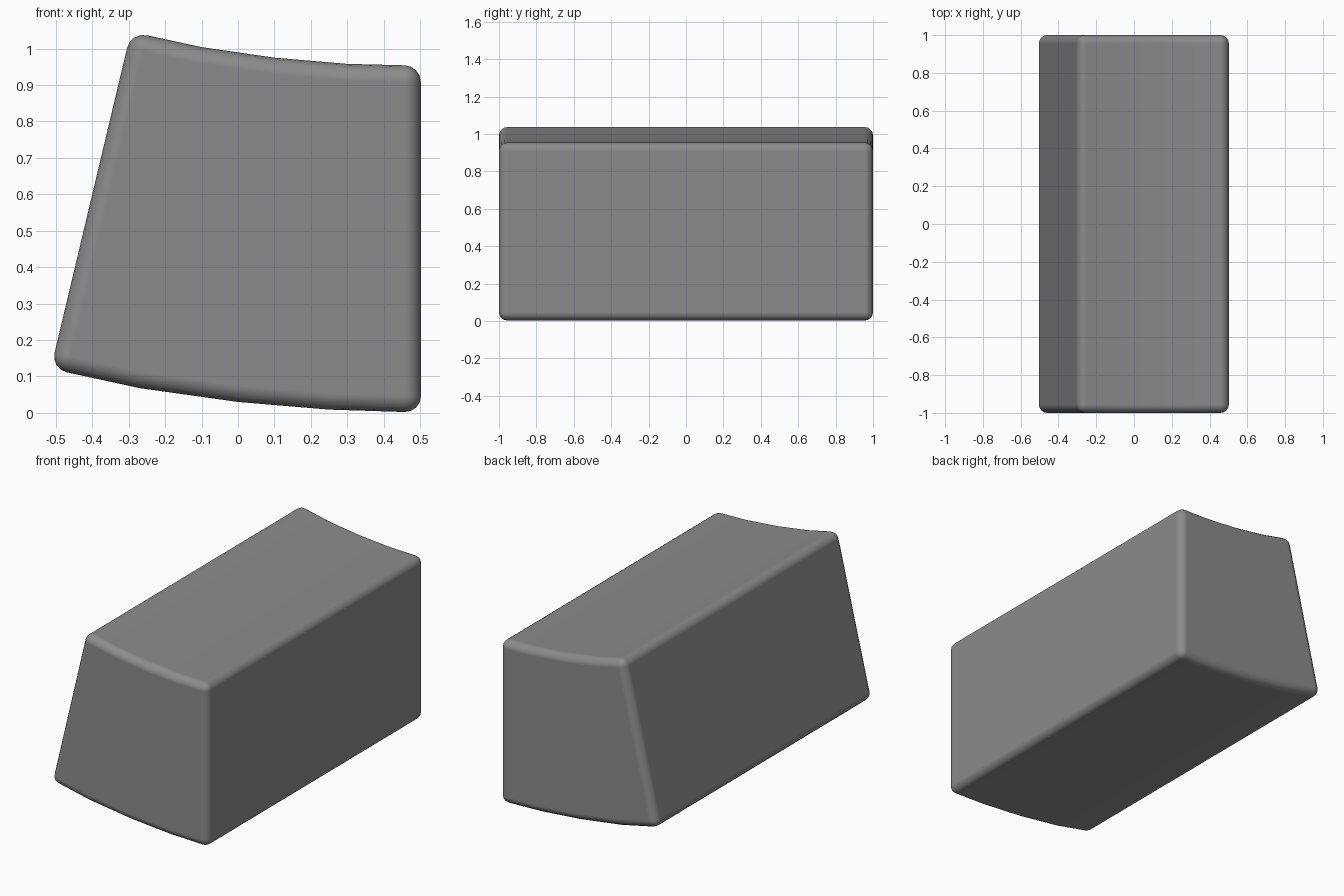
import bpy, bmesh

if "Cube" in bpy.data.objects:
    bpy.data.objects.remove(bpy.data.objects["Cube"])

# Cross-section of the arch stone in x-z: curved underside, then curved top
profile = [(-0.514, 0.121), (-0.27, 0.068), (0.0, 0.03), (0.25, 0.009), (0.502, 0.001),
           (0.502, 0.953), (0.3, 0.958), (0.1, 0.975), (-0.1, 1.004), (-0.294, 1.046)]

# Extrude the section along y
bm = bmesh.new()
section = bm.faces.new([bm.verts.new((x, -1, z)) for x, z in profile])
extruded = bmesh.ops.extrude_face_region(bm, geom=[section], use_keep_orig=True)
bmesh.ops.translate(bm, vec=(0, 2, 0),
                    verts=[v for v in extruded["geom"] if isinstance(v, bmesh.types.BMVert)])
bmesh.ops.recalc_face_normals(bm, faces=bm.faces)
mesh = bpy.data.meshes.new("arch_stone")
bm.to_mesh(mesh)
bm.free()

stone = bpy.data.objects.new("arch_stone", mesh)
bpy.context.collection.objects.link(stone)
grey = bpy.data.materials.new("stone grey")
grey.diffuse_color = (0.26, 0.26, 0.26, 1)
grey.use_nodes = True
grey.node_tree.nodes["Principled BSDF"].inputs["Base Color"].default_value = grey.diffuse_color
mesh.materials.append(grey)

# Rounded outer edges with smooth shading
bevel = stone.modifiers.new("rounded_edges", "BEVEL")
bevel.width = 0.045
bevel.segments = 4
bevel.limit_method = "ANGLE"
bevel.angle_limit = 0.7
bevel.harden_normals = True
mesh.shade_smooth()
